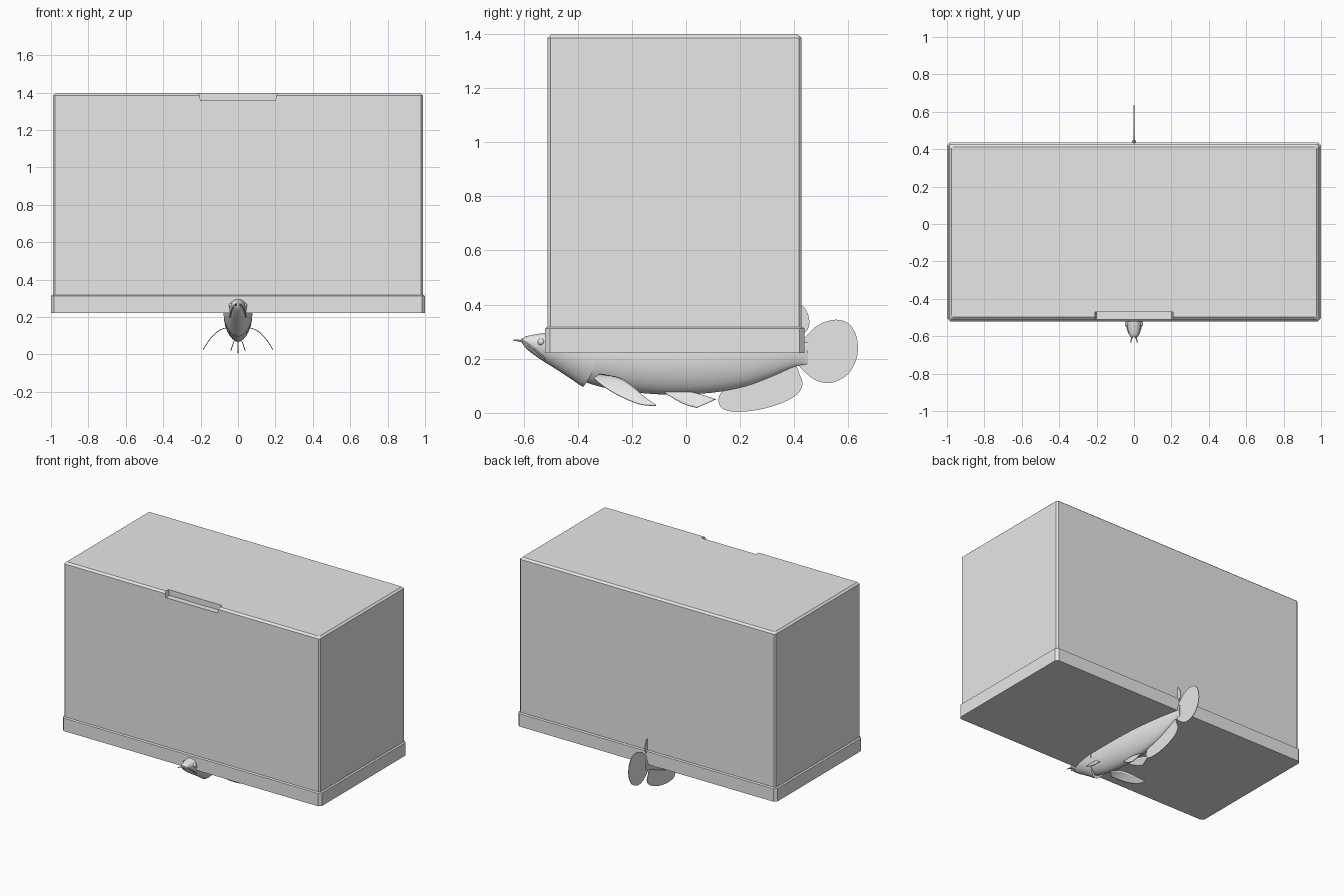
import bpy, bmesh, math
from mathutils import Vector

if "Cube" in bpy.data.objects:
    bpy.data.objects.remove(bpy.data.objects["Cube"])

grey = bpy.data.materials.new("plain grey")
grey.diffuse_color = (0.8, 0.8, 0.8, 1)
grey.use_nodes = True
grey.node_tree.nodes["Principled BSDF"].inputs["Base Color"].default_value = grey.diffuse_color


def make(name, verts, faces, smooth=False):
    me = bpy.data.meshes.new(name)
    me.from_pydata(verts, [], faces)
    bm = bmesh.new()
    bm.from_mesh(me)
    bmesh.ops.recalc_face_normals(bm, faces=bm.faces)
    bm.to_mesh(me)
    bm.free()
    me.materials.append(grey)
    ob = bpy.data.objects.new(name, me)
    bpy.context.collection.objects.link(ob)
    if smooth:
        bpy.ops.object.select_all(action='DESELECT')
        ob.select_set(True)
        bpy.context.view_layer.objects.active = ob
        bpy.ops.object.shade_smooth_by_angle(angle=math.radians(40))
    return ob


def loft(name, rings, smooth=False):
    n = len(rings[0])
    faces = [(i * n + j, i * n + (j + 1) % n, (i + 1) * n + (j + 1) % n, (i + 1) * n + j)
             for i in range(len(rings) - 1) for j in range(n)]
    faces += [tuple(range(n)), tuple(range((len(rings) - 1) * n, len(rings) * n))]
    return make(name, [v for r in rings for v in r], faces, smooth)


def spline(pts, steps=5, closed=False):
    """Smooth path through points of any dimension."""
    n, out = len(pts), []
    get = (lambda i: pts[i % n]) if closed else (lambda i: pts[max(0, min(n - 1, i))])
    for i in range(n if closed else n - 1):
        for s in range(steps):
            t = s / steps
            out.append(tuple(
                0.5 * (2 * b + (c - a) * t + (2 * a - 5 * b + 4 * c - d) * t * t
                       + (3 * b - a - 3 * c + d) * t ** 3)
                for a, b, c, d in zip(get(i - 1), get(i), get(i + 1), get(i + 2))))
    return out if closed else out + [tuple(pts[-1])]


def box_ring(hx, y0, y1, z, c):
    """Rectangle with cut corners."""
    return [(-hx + c, y0, z), (hx - c, y0, z), (hx, y0 + c, z), (hx, y1 - c, z),
            (hx - c, y1, z), (-hx + c, y1, z), (-hx, y1 - c, z), (-hx, y0 + c, z)]


# Tank base and tall tank body with chamfered rim
loft("tank_base", [box_ring(1, -.52, .437, .222, .017), box_ring(1, -.52, .437, .312, .017),
                   box_ring(.992, -.512, .429, .318, .012)])
tank = loft("tank_body", [box_ring(.988, -.511, .427, .3, .01), box_ring(.988, -.511, .427, 1.385, .01),
                          box_ring(.975, -.497, .413, 1.397, .008)])

# Finger notch cut in the front of the rim
notch = loft("notch_cutter", [[(-w, -.6, z), (w, -.6, z), (w, -.47, z), (-w, -.47, z)]
                              for w, z in ((.2, 1.358), (.222, 1.45))])
notch.hide_render = True
notch.hide_viewport = True
cut = tank.modifiers.new("notch", 'BOOLEAN')
cut.object = notch
cut.solver = 'EXACT'


# Fish body: y, belly z, back z, half width
def fish_ring(y, lo, hi, w, grow=0.0, lean=0.0):
    ring = []
    for k in range(28):
        a = 2 * math.pi * k / 28
        s, c = math.sin(a), math.cos(a)
        mid = lo + (hi - lo) * .6
        z = mid + s * ((hi - mid) if s > 0 else (mid - lo)) * (1 + grow)
        x = math.copysign(abs(c) ** (1.0 if s > 0 else 1.15), c) * w * (1 + grow)
        ring.append((x, y - lean * s * s, z))
    return ring


stations = spline([(-.605, .258, .274, .012), (-.59, .238, .282, .024), (-.55, .208, .29, .036),
                   (-.5, .177, .296, .05), (-.42, .135, .302, .066), (-.33, .1, .307, .075),
                   (-.2, .077, .31, .077), (-.05, .067, .312, .075), (.1, .075, .31, .066),
                   (.22, .098, .3, .052), (.32, .135, .283, .036), (.4, .17, .262, .02),
                   (.45, .178, .26, .008)], 4)
loft("fish_body", [fish_ring(*s) for s in stations], True)

# Head shell ending in a curved gill edge
head = [s for s in stations if s[0] < -.328]
loft("gill_cover", [fish_ring(*s, grow=.035, lean=.05 * max(0, (s[0] + .52) / .19) ** 2)
                    for s in head], True)


def tube(name, pts, r0, r1):
    rings = []
    for i, p in enumerate(pts):
        d = (Vector(pts[min(i + 1, len(pts) - 1)]) - Vector(pts[max(i - 1, 0)])).normalized()
        u = d.cross(Vector((0.3, 0.2, 1))).normalized()
        v = d.cross(u)
        r = r0 + (r1 - r0) * i / (len(pts) - 1)
        rings.append([tuple(Vector(p) + r * (u * math.cos(a) + v * math.sin(a)))
                      for a in [k * math.pi / 4 for k in range(8)]])
    return loft(name, rings, True)


# Chin barbels, lips and eyes on both sides
for side, m in (("left", -1), ("right", 1)):
    tube("barbel_" + side, spline([(m * .008, -.595, .262), (m * .014, -.618, .267),
                                   (m * .018, -.637, .268)], 4), .005, .002)
    tube("lip_" + side, spline([(m * .008, -.607, .27), (m * .026, -.585, .253),
                                (m * .038, -.55, .225), (m * .042, -.52, .2)], 4), .005, .003)
    bpy.ops.mesh.primitive_uv_sphere_add(segments=16, ring_count=10, radius=.013,
                                         location=(m * .036, -.535, .262))
    eye = bpy.context.object
    eye.name = "eye_" + side
    eye.data.materials.append(grey)
    bpy.ops.object.shade_smooth()


def flat_fin(name, outline, x_of_z=lambda z: 0, thick=.004):
    pts = spline(outline, 5, True)
    ob = make(name, [(x_of_z(z), y, z) for y, z in pts], [tuple(range(len(pts)))])
    mod = ob.modifiers.new("thickness", 'SOLIDIFY')
    mod.thickness, mod.offset = thick, 0


# Single fins on the centre line
flat_fin("tail_fin", [(.40, .2), (.44, .15), (.485, .118), (.54, .112), (.6, .145), (.632, .21),
                      (.63, .28), (.6, .33), (.55, .344), (.49, .325), (.445, .285), (.41, .24)])
flat_fin("anal_fin", [(.12, .05), (.135, .015), (.19, .004), (.27, .012), (.35, .035), (.41, .068),
                      (.43, .105), (.42, .14), (.395, .178), (.3, .16), (.2, .12), (.14, .085)])
flat_fin("dorsal_fin", [(.16, .3), (.22, .35), (.32, .39), (.41, .4), (.44, .385), (.455, .345),
                        (.45, .31), (.42, .285), (.36, .262), (.25, .28)])


def swept_fin(name, low, high, x_of_z):
    """Curved sheet between two edges, bending sideways with height."""
    a, b = spline(low, 5), spline(high, 5)
    verts, rows = [], 6
    for p, q in zip(a, b):
        for j in range(rows + 1):
            t = j / rows
            y, z = p[0] + (q[0] - p[0]) * t, p[1] + (q[1] - p[1]) * t
            verts.append((x_of_z(z), y, z))
    w = rows + 1
    faces = [(i * w + j, i * w + j + 1, (i + 1) * w + j + 1, (i + 1) * w + j)
             for i in range(len(a) - 1) for j in range(rows)]
    ob = make(name, verts, faces, True)
    mod = ob.modifiers.new("thickness", 'SOLIDIFY')
    mod.thickness, mod.offset = .004, 0


# Paired pectoral and pelvic fins
for side, m in (("left", -1), ("right", 1)):
    swept_fin("pectoral_fin_" + side,
              [(-.34, .128), (-.3, .095), (-.24, .06), (-.17, .032), (-.11, .026)],
              [(-.32, .142), (-.25, .13), (-.2, .1), (-.155, .06), (-.11, .028)],
              lambda z: m * (.055 + .132 * math.sqrt(max(0, (.142 - z) / .117))))
    swept_fin("pelvic_fin_" + side,
              [(-.08, .075), (-.04, .05), (0, .03), (.04, .019)],
              [(-.06, .08), (.02, .076), (.08, .06), (.11, .05)],
              lambda z: m * (.018 + .35 * (.08 - z)))
